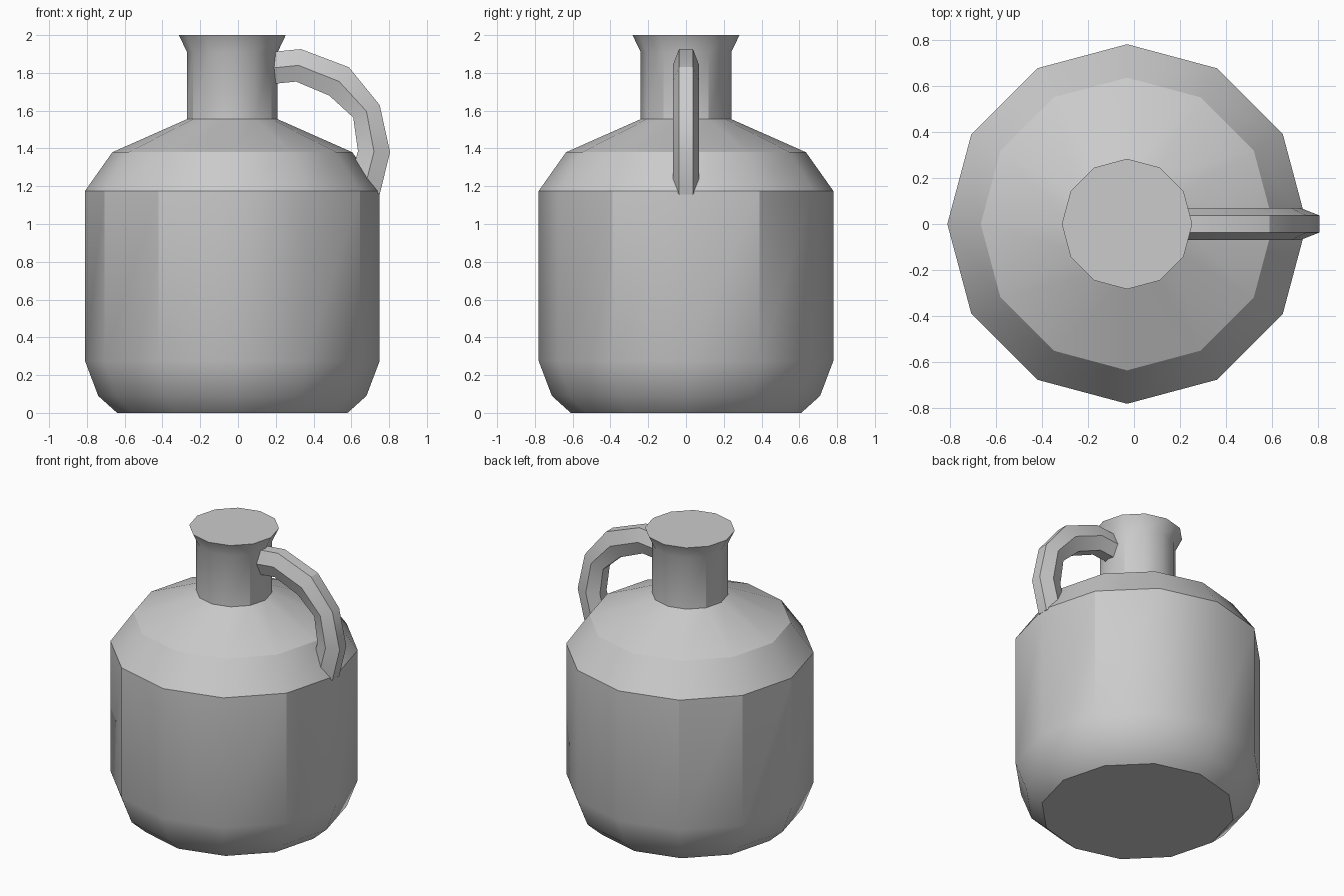
import bpy, bmesh, math
from mathutils import Vector

cube = bpy.data.objects.get("Cube")
if cube:
    bpy.data.objects.remove(cube, do_unlink=True)

clay = bpy.data.materials.new("grey clay")
clay.use_nodes = True
colour = (0.6, 0.6, 0.6, 1)
clay.diffuse_color = colour
clay.node_tree.nodes["Principled BSDF"].inputs["Base Color"].default_value = colour


def skin(name, rings):
    """Join closed rings of points into a capped tube."""
    bm = bmesh.new()
    loops = [[bm.verts.new(p) for p in ring] for ring in rings]
    n = len(loops[0])
    for low, high in zip(loops, loops[1:]):
        for i in range(n):
            j = (i + 1) % n
            bm.faces.new((low[i], low[j], high[j], high[i]))
    bm.faces.new(loops[0][::-1])
    bm.faces.new(loops[-1])
    bmesh.ops.recalc_face_normals(bm, faces=bm.faces)
    mesh = bpy.data.meshes.new(name)
    bm.to_mesh(mesh)
    bm.free()
    mesh.materials.append(clay)
    obj = bpy.data.objects.new(name, mesh)
    bpy.context.collection.objects.link(obj)
    bpy.ops.object.select_all(action='DESELECT')
    obj.select_set(True)
    bpy.context.view_layer.objects.active = obj
    bpy.ops.object.shade_smooth_by_angle(angle=math.radians(30))
    return obj


# Jug body with neck and flared rim: (radius, height)
SIDES, AXIS_X = 12, -0.03
profile = [(0.61, 0), (0.71, 0.09), (0.78, 0.275), (0.78, 1.175),
           (0.635, 1.38), (0.24, 1.555), (0.24, 1.91), (0.283, 2)]
angles = [math.tau * i / SIDES for i in range(SIDES)]
skin("jug_body", [[(AXIS_X + r * math.cos(a), r * math.sin(a), z) for a in angles]
                  for r, z in profile])

# Handle: hexagonal section between a middle line and an outer line (x, z)
middle = [(0.17, 1.825), (0.32, 1.84), (0.535, 1.755), (0.68, 1.597), (0.72, 1.383), (0.67, 1.19)]
outer = [(0.17, 1.91), (0.333, 1.926), (0.587, 1.83), (0.75, 1.63), (0.805, 1.38), (0.75, 1.157)]
section = [(1, 0.037), (0, 0.07), (-1, 0.037), (-1, -0.037), (0, -0.07), (1, -0.037)]
rings = []
for m, o in zip(middle, outer):
    centre = Vector((m[0], 0, m[1]))
    reach = Vector((o[0], 0, o[1])) - centre
    rings.append([centre + reach * k + Vector((0, y, 0)) for k, y in section])
skin("handle", rings)
